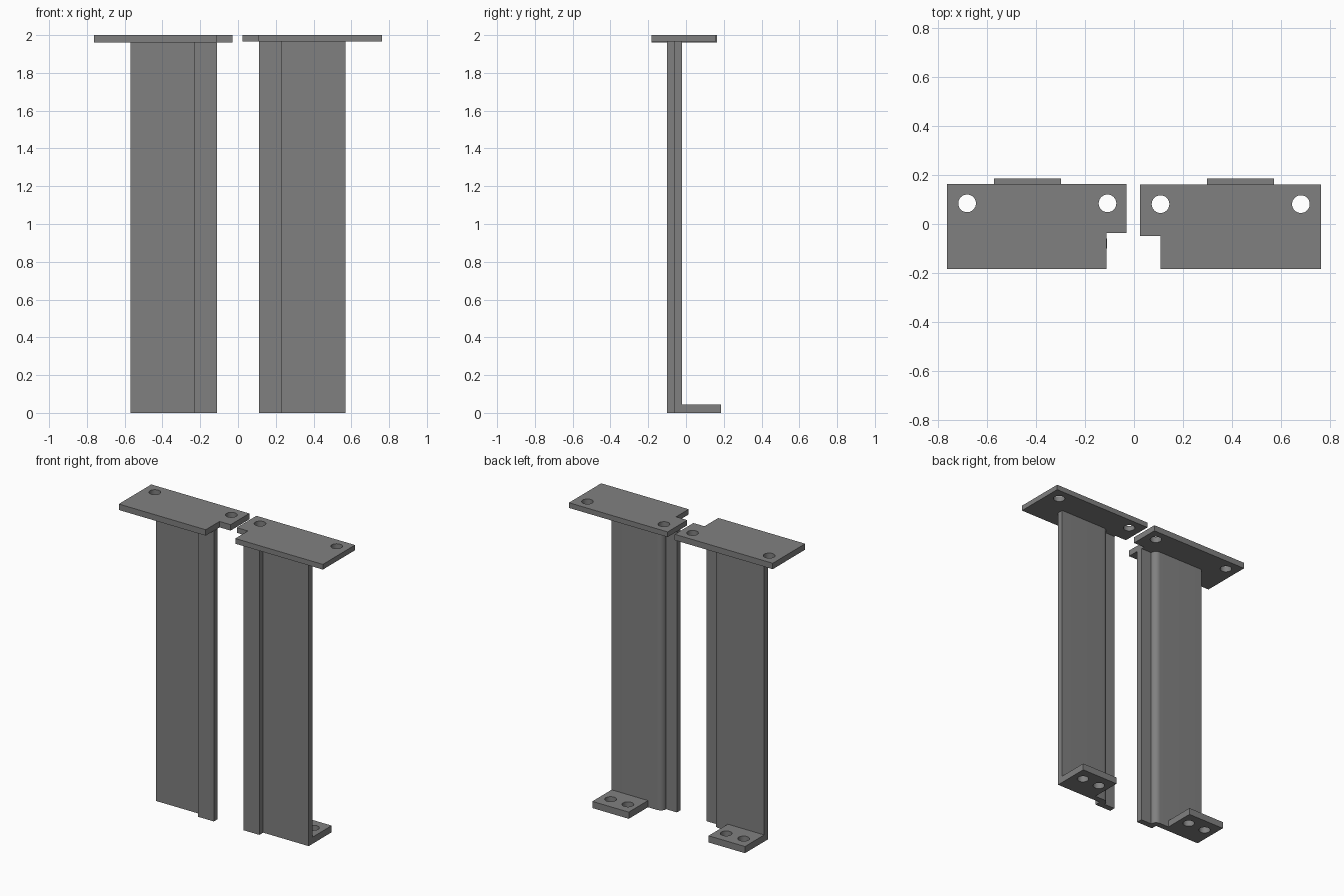
import bpy
import bmesh
import math

if "Cube" in bpy.data.objects:
    bpy.data.objects.remove(bpy.data.objects["Cube"])

steel = bpy.data.materials.new("grey steel")
steel.diffuse_color = (0.216, 0.216, 0.216, 1)
steel.use_nodes = True
steel.node_tree.nodes["Principled BSDF"].inputs["Base Color"].default_value = steel.diffuse_color


def circle(cx, cy, r, n=32):
    return [(cx + r * math.cos(2 * math.pi * i / n),
             cy + r * math.sin(2 * math.pi * i / n)) for i in range(n)]


def prism(name, loops, z0, z1):
    """Extrude a flat outline (first loop) with holes (other loops)."""
    curve = bpy.data.curves.new(name, 'CURVE')
    curve.dimensions = '2D'
    curve.fill_mode = 'BOTH'
    curve.extrude = (z1 - z0) / 2
    for pts in loops:
        spline = curve.splines.new('POLY')
        spline.points.add(len(pts) - 1)
        for p, (x, y) in zip(spline.points, pts):
            p.co = (x, y, 0, 1)
        spline.use_cyclic_u = True
    obj = bpy.data.objects.new(name, curve)
    bpy.context.collection.objects.link(obj)
    bpy.ops.object.select_all(action='DESELECT')
    obj.select_set(True)
    bpy.context.view_layer.objects.active = obj
    bpy.ops.object.convert(target='MESH')
    obj = bpy.context.view_layer.objects.active
    bm = bmesh.new()
    bm.from_mesh(obj.data)
    bmesh.ops.translate(bm, vec=(0, 0, (z0 + z1) / 2), verts=bm.verts)
    bmesh.ops.remove_doubles(bm, verts=bm.verts, dist=0.0002)
    bmesh.ops.recalc_face_normals(bm, faces=bm.faces)
    bm.to_mesh(obj.data)
    bm.free()
    obj.data.materials.clear()
    obj.data.materials.append(steel)
    bpy.ops.object.shade_smooth_by_angle(angle=math.radians(30))
    return obj


# side, mirror sign, inner plate edge, notch x, notch y, plate back, hole y, plate underside
brackets = [
    ("left", -1, 0.03, 0.113, -0.036, 0.163, 0.084, 1.96),
    ("right", 1, 0.025, 0.108, -0.049, 0.16, 0.081, 1.965),
]

for side, s, inner, notch_x, notch_y, back, hole_y, under in brackets:
    def flip(pts):
        return [(s * x, y) for x, y in pts]

    # Notched top plate with two bolt holes
    plate = [(inner, notch_y), (notch_x, notch_y), (notch_x, -0.183),
             (0.762, -0.183), (0.762, back), (inner, back)]
    prism(side + "_top_plate",
          [flip(plate)] + [flip(circle(x, hole_y, 0.036)) for x in (0.108, 0.68)],
          under, 2.0)

    # Upright web, stepped forward at its inner edge, rounded at the bend
    bend = [(0.23 - 0.04 * math.sin(a), -0.06 + 0.04 * math.cos(a))
            for a in (math.pi / 2 * i / 10 for i in range(11))]
    web = [(0.11, -0.10), (0.23, -0.10), (0.23, -0.06), (0.57, -0.06),
           (0.57, -0.02)] + bend + [(0.11, -0.06)]
    prism(side + "_upright_web", [flip(web)], 0.0, under)

    # Rear foot with two bolt holes
    foot = [(0.298, -0.02), (0.57, -0.02), (0.57, 0.185), (0.298, 0.185)]
    prism(side + "_foot",
          [flip(foot)] + [flip(circle(x, 0.095, 0.036)) for x in (0.367, 0.497)],
          0.0, 0.045)
